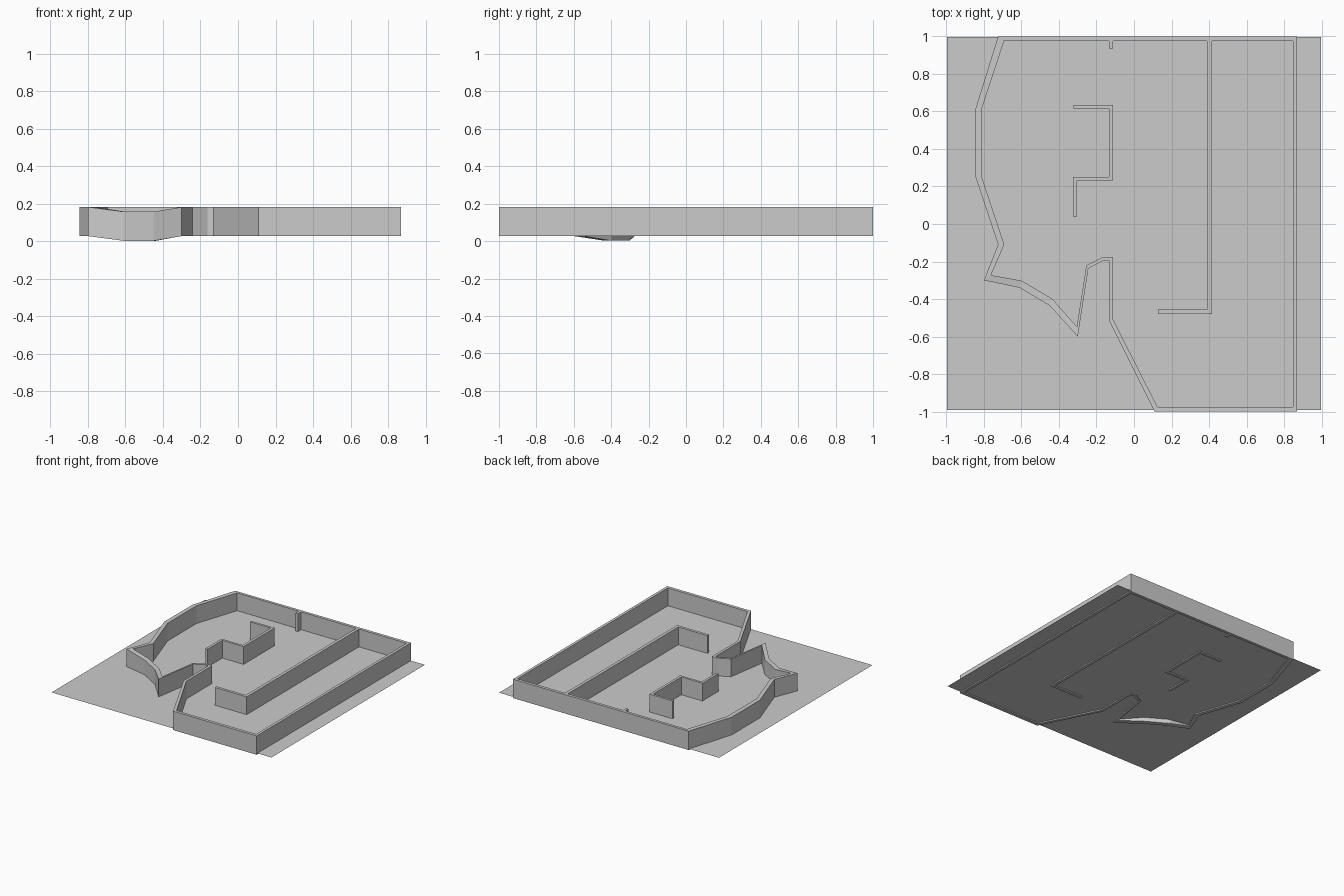
import bpy, bmesh

if "Cube" in bpy.data.objects:
    bpy.data.objects.remove(bpy.data.objects["Cube"])

GROUND, LOW, TOP = 0.036, 0.027, 0.182


def wall(name, side_a, side_b, closed=False, drop=None):
    """Solid wall between two matching rails; drop maps index -> sag in z."""
    drop = drop or {}
    bm = bmesh.new()
    rings = []
    for i, (a, b) in enumerate(zip(side_a, side_b)):
        d = drop.get(i, 0)
        rings.append([bm.verts.new((p[0], p[1], z - d))
                      for p, z in ((a, LOW), (b, LOW), (b, TOP), (a, TOP))])
    n = len(rings)
    for i in range(n if closed else n - 1):
        r, s = rings[i], rings[(i + 1) % n]
        for k in range(4):
            m = (k + 1) % 4
            bm.faces.new((r[k], r[m], s[m], s[k]))
    if not closed:
        bm.faces.new(rings[0])
        bm.faces.new(rings[-1])
    bmesh.ops.recalc_face_normals(bm, faces=bm.faces)
    me = bpy.data.meshes.new(name)
    bm.to_mesh(me)
    bm.free()
    ob = bpy.data.objects.new(name, me)
    bpy.context.collection.objects.link(ob)
    return ob


# Flat ground sheet
bpy.ops.mesh.primitive_plane_add(size=2, location=(0, 0.003, GROUND))
ground = bpy.context.object
ground.name = "ground"
ground.scale = (0.998, 0.995, 1)

# Perimeter wall, sagging at two corners on the lower left
outer = [(0.11, -1), (0.87, -1), (0.87, 1), (-0.725, 1), (-0.845, 0.615),
         (-0.845, 0.25), (-0.725, -0.11), (-0.80, -0.30), (-0.61, -0.34),
         (-0.45, -0.435), (-0.30, -0.60), (-0.243, -0.237), (-0.163, -0.195),
         (-0.133, -0.195), (-0.133, -0.515)]
inner = [(0.125, -0.975), (0.847, -0.975), (0.847, 0.975), (-0.692, 0.978),
         (-0.81, 0.62), (-0.81, 0.245), (-0.692, -0.11), (-0.763, -0.273),
         (-0.60, -0.302), (-0.437, -0.398), (-0.305, -0.547), (-0.254, -0.22),
         (-0.166, -0.177), (-0.111, -0.177), (-0.111, -0.51)]
wall("perimeter_wall", outer, inner, closed=True, drop={8: 0.025, 9: 0.025})

# Corridor divider with a hooked end
wall("divider_wall",
     [(0.415, 0.98), (0.415, -0.48), (0.127, -0.48)],
     [(0.39, 0.98), (0.39, -0.457), (0.127, -0.457)])

# Free-standing stepped wall
wall("stepped_wall",
     [(-0.322, 0.634), (-0.111, 0.634), (-0.111, 0.231), (-0.304, 0.231), (-0.304, 0.04)],
     [(-0.322, 0.615), (-0.133, 0.615), (-0.133, 0.25), (-0.325, 0.25), (-0.325, 0.04)])

# Short stub on the back wall
wall("stub_wall", [(-0.133, 0.98), (-0.133, 0.935)], [(-0.111, 0.98), (-0.111, 0.935)])
